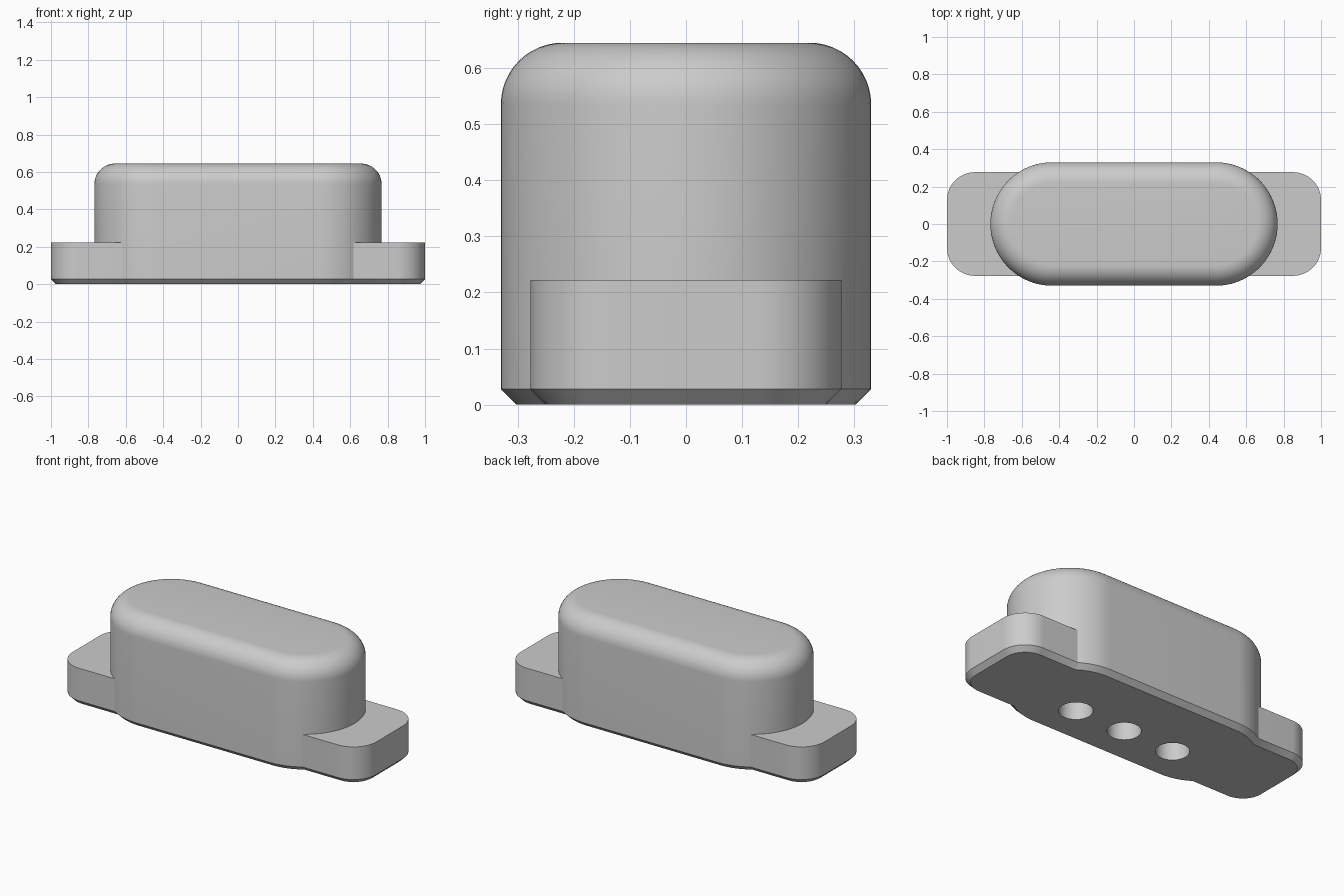
import bpy, bmesh
from math import sin, cos, pi, radians

cube = bpy.data.objects.get("Cube")
if cube:
    bpy.data.objects.remove(cube, do_unlink=True)

HOLE_X = (-0.33, 0.0, 0.33)
CHAMFER = 0.028

grey = bpy.data.materials.new("plain grey")
grey.use_nodes = True
grey.diffuse_color = (0.6, 0.6, 0.6, 1)
grey.node_tree.nodes["Principled BSDF"].inputs["Base Color"].default_value = (0.6, 0.6, 0.6, 1)


def outline(hx, hy, r, steps=20):
    """Rounded rectangle; becomes a stadium or circle when r reaches hy or hx."""
    pts = []
    for q, (sx, sy) in enumerate(((1, 1), (-1, 1), (-1, -1), (1, -1))):
        for i in range(steps + 1):
            a = (q + i / steps) * pi / 2
            pts.append((sx * (hx - r) + r * cos(a), sy * (hy - r) + r * sin(a)))
    return pts


def solid(name, hx, hy, r, levels, centre=(0, 0)):
    """Stack outlines, each given as (height, inset), into a closed solid."""
    bm = bmesh.new()
    rings = []
    for z, inset in levels:
        pts = outline(hx - inset, hy - inset, r - inset)
        rings.append([bm.verts.new((x + centre[0], y + centre[1], z)) for x, y in pts])
    n = len(rings[0])
    for low, high in zip(rings, rings[1:]):
        for i in range(n):
            j = (i + 1) % n
            bm.faces.new((low[i], low[j], high[j], high[i]))
    bm.faces.new(rings[0][::-1])
    bm.faces.new(rings[-1])
    bmesh.ops.remove_doubles(bm, verts=bm.verts, dist=1e-5)
    bmesh.ops.recalc_face_normals(bm, faces=bm.faces)
    mesh = bpy.data.meshes.new(name)
    bm.to_mesh(mesh)
    bm.free()
    mesh.materials.append(grey)
    obj = bpy.data.objects.new(name, mesh)
    bpy.context.collection.objects.link(obj)
    return obj


def combine(target, other, operation):
    mod = target.modifiers.new(operation.lower(), "BOOLEAN")
    mod.operation = operation
    mod.solver = "EXACT"
    mod.object = other
    bpy.context.view_layer.objects.active = target
    bpy.ops.object.modifier_apply(modifier=mod.name)
    bpy.data.objects.remove(other, do_unlink=True)


# Tall rounded body with a filleted top and chamfered foot
fillet, height = 0.11, 0.645
levels = [(0, CHAMFER), (CHAMFER, 0)]
for k in range(13):
    a = k / 12 * pi / 2
    levels.append((height - fillet + fillet * sin(a), fillet * (1 - cos(a))))
housing = solid("housing", 0.768, 0.33, 0.33, levels)

# Mounting plate forming the end tabs
plate = solid("mounting_plate", 1.0, 0.277, 0.15,
              [(0, CHAMFER), (CHAMFER, 0), (0.222, 0)])
combine(housing, plate, "UNION")

# Row of blind holes in the underside
for x in HOLE_X:
    drill = solid("hole_cutter", 0.09, 0.09, 0.09, [(-0.1, 0), (0.3, 0)], (x, -0.08))
    drill.hide_render = True
    combine(housing, drill, "DIFFERENCE")

bpy.ops.object.select_all(action="DESELECT")
housing.select_set(True)
bpy.context.view_layer.objects.active = housing
bpy.ops.object.shade_smooth_by_angle(angle=radians(30))
